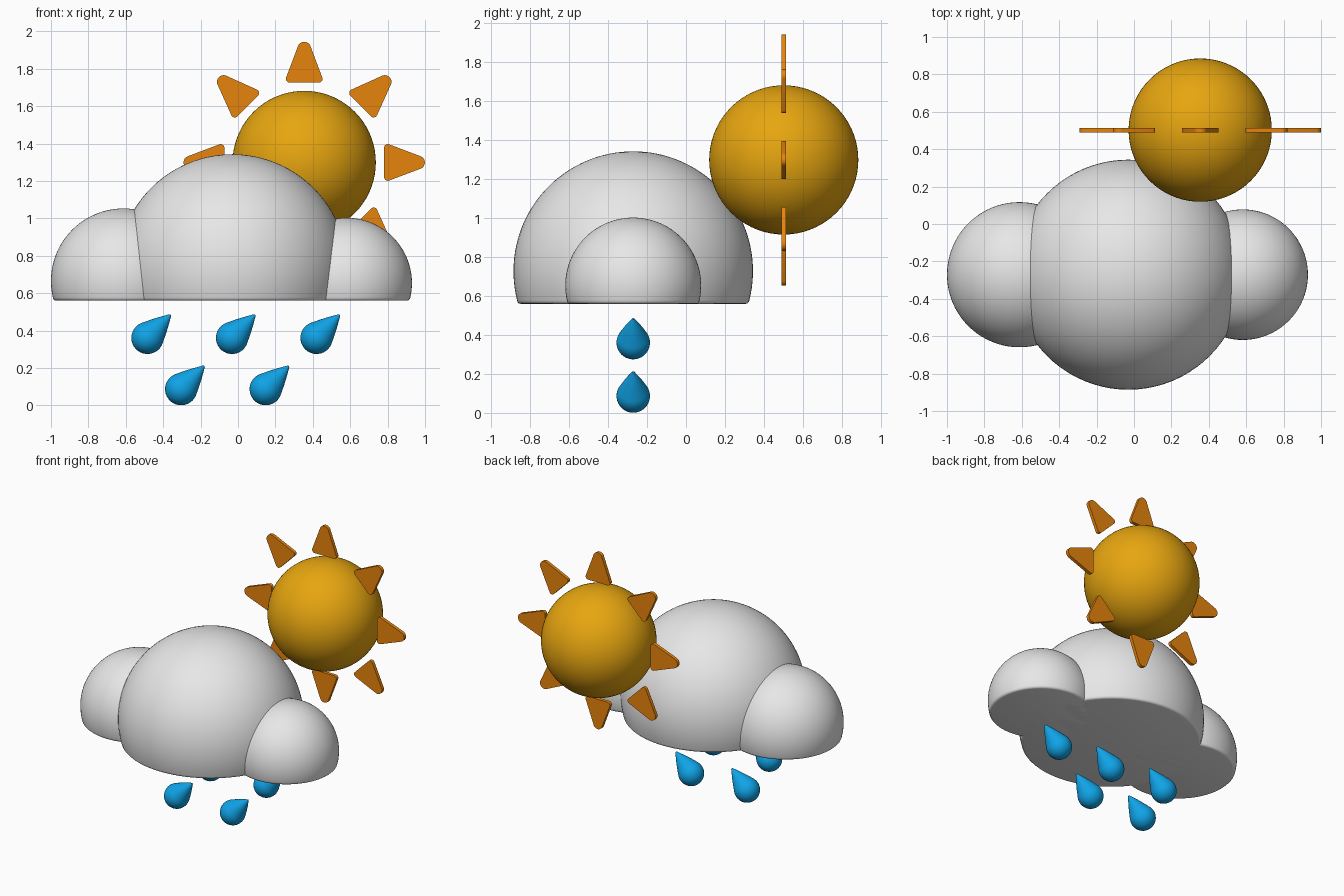
import bpy, bmesh, math
from mathutils import Matrix, Vector

if "Cube" in bpy.data.objects:
    bpy.data.objects.remove(bpy.data.objects["Cube"])


def material(name, rgb):
    m = bpy.data.materials.new(name)
    m.diffuse_color = (*rgb, 1)
    m.use_nodes = True
    m.node_tree.nodes["Principled BSDF"].inputs["Base Color"].default_value = m.diffuse_color
    return m


GREY = material("cloud grey", (0.8, 0.8, 0.8))
YELLOW = material("sun yellow", (0.8, 0.38, 0.005))
ORANGE = material("ray orange", (0.8, 0.23, 0.004))
BLUE = material("rain blue", (0.005, 0.37, 0.8))


def finish(bm, name, mat, matrix, angle=35):
    bmesh.ops.recalc_face_normals(bm, faces=bm.faces)
    me = bpy.data.meshes.new(name)
    bm.to_mesh(me)
    bm.free()
    me.materials.append(mat)
    ob = bpy.data.objects.new(name, me)
    bpy.context.collection.objects.link(ob)
    ob.matrix_world = matrix
    bpy.ops.object.select_all(action='DESELECT')
    ob.select_set(True)
    bpy.context.view_layer.objects.active = ob
    bpy.ops.object.shade_smooth_by_angle(angle=math.radians(angle))
    return ob


def lathe(name, profile, mat, matrix, steps=64):
    """Revolve (radius, z) points around the z axis."""
    bm = bmesh.new()
    vs = [bm.verts.new((r, 0, z)) for r, z in profile]
    es = [bm.edges.new(p) for p in zip(vs, vs[1:])]
    bmesh.ops.spin(bm, geom=vs + es, cent=(0, 0, 0), axis=(0, 0, 1),
                   angle=math.tau, steps=steps)
    bmesh.ops.remove_doubles(bm, verts=bm.verts, dist=1e-5)
    return finish(bm, name, mat, matrix)


def arc(r, a0, a1, n, z=0.0):
    """Points on a circle, angles measured up from horizontal."""
    return [(r * math.cos(a), z + r * math.sin(a))
            for a in (a0 + (a1 - a0) * i / n for i in range(n + 1))]


# Cloud: three spheres cut flat at the bottom with a small rounded rim
BOTTOM, RIM, Y = 0.56, 0.018, -0.271
for name, x, z, r in (("cloud_middle", -0.03, 0.728, 0.615),
                      ("cloud_left", -0.612, 0.665, 0.388),
                      ("cloud_right", 0.581, 0.654, 0.349)):
    body = arc(r, math.asin((BOTTOM + RIM - z) / r), math.pi / 2, 36, z)
    edge = body[0][0]
    rim = [(edge - RIM * (1 - math.cos(a)), BOTTOM + RIM * (1 - math.sin(a)))
           for a in (math.pi / 2, math.pi / 3, math.pi / 6)]
    body[-1] = (0, z + r)
    lathe(name, [(0, BOTTOM)] + rim + body, GREY, Matrix.Translation((x, Y, 0)), 80)

# Sun ball
SUN = Vector((0.354, 0.502, 1.299))
ball = arc(0.383, -math.pi / 2, math.pi / 2, 36)
ball[0], ball[-1] = (0, -0.383), (0, 0.383)
lathe("sun", ball, YELLOW, Matrix.Translation(SUN), 72)

# Sun rays: thin rounded triangles, outlined as the hull of three circles
CORNERS = ((-0.078, 0.447, 0.02), (0.078, 0.447, 0.02), (0, 0.609, 0.036))
for k in range(8):
    bm = bmesh.new()
    outline = []
    for i in range(48):
        a = math.tau * (i + 0.5) / 48
        c, s = math.cos(a), math.sin(a)
        cx, cz, r = max(CORNERS, key=lambda q: q[0] * c + q[1] * s + q[2])
        outline.append(bm.verts.new((cx + r * c, -0.012, cz + r * s)))
    face = bm.faces.new(outline)
    ext = bmesh.ops.extrude_face_region(bm, geom=[face])
    bmesh.ops.translate(bm, vec=(0, 0.024, 0),
                        verts=[v for v in ext["geom"] if isinstance(v, bmesh.types.BMVert)])
    finish(bm, f"sun_ray_{k + 1}", ORANGE,
           Matrix.Translation(SUN) @ Matrix.Rotation(k * math.pi / 4, 4, 'Y'))

# Raindrops: round bulb tapering to a point, leaning to the right
R, TIP = 0.086, 0.175
drop = arc(R, -math.pi / 2, math.asin(R / TIP), 18)
drop[0] = (0, -R)
r0, z0 = drop[-1]
for t in (0.3, 0.6, 0.85):
    drop.append((r0 * (1 - t) + 0.012 * t * (1 - t) + 0.004 * t, z0 + (TIP - z0) * t))
drop += [(0.006, TIP - 0.002), (0, TIP)]
for i, (x, z) in enumerate(((-0.484, 0.361), (-0.032, 0.361), (0.42, 0.361),
                            (-0.304, 0.087), (0.148, 0.087))):
    lathe(f"raindrop_{i + 1}", drop, BLUE,
          Matrix.Translation((x, Y, z)) @ Matrix.Rotation(math.radians(45), 4, 'Y'), 40)
